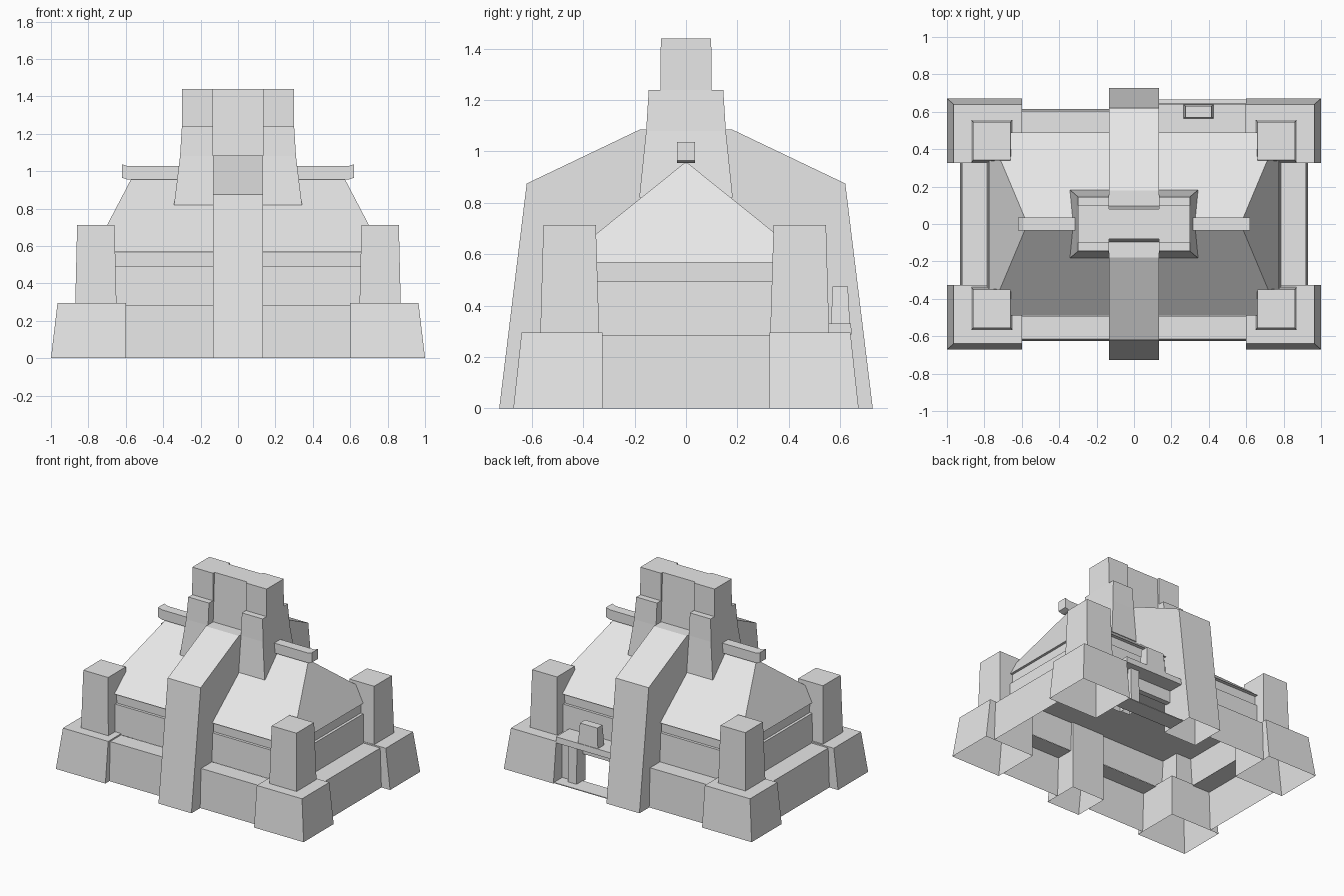
import bpy
import bmesh

if "Cube" in bpy.data.objects:
    bpy.data.objects.remove(bpy.data.objects["Cube"])

stone = bpy.data.materials.new("pale grey stone")
stone.diffuse_color = (0.8, 0.8, 0.8, 1)
stone.use_nodes = True
stone.node_tree.nodes["Principled BSDF"].inputs["Base Color"].default_value = stone.diffuse_color


def make(name, verts, faces):
    me = bpy.data.meshes.new(name)
    me.from_pydata(verts, [], faces)
    bm = bmesh.new()
    bm.from_mesh(me)
    bmesh.ops.recalc_face_normals(bm, faces=bm.faces)
    bm.to_mesh(me)
    bm.free()
    me.materials.append(stone)
    ob = bpy.data.objects.new(name, me)
    bpy.context.collection.objects.link(ob)
    return ob


def block(name, low, high, z0, z1, open_bottom=False):
    """Tapered block; low and high are (x0, x1, y0, y1) rectangles."""
    verts = []
    for (x0, x1, y0, y1), z in ((low, z0), (high, z1)):
        verts += [(x0, y0, z), (x1, y0, z), (x1, y1, z), (x0, y1, z)]
    faces = [(4, 5, 6, 7)] + [(i, (i + 1) % 4, (i + 1) % 4 + 4, i + 4) for i in range(4)]
    if not open_bottom:
        faces.append((3, 2, 1, 0))
    return make(name, verts, faces)


def flip(rect, sx, sy, dy=0):
    x0, x1, y0, y1 = rect
    xs, ys = sorted((x0 * sx, x1 * sx)), sorted((y0 * sy + dy, y1 * sy + dy))
    return (*xs, *ys)


def centred(x, y):
    return (-x, x, -y, y)


def prism(name, profile, axis, a, b, skip=()):
    """Extrude a (u, z) profile along x or y from a to b."""
    n = len(profile)
    verts = [(t, u, z) if axis == "x" else (u, t, z) for t in (a, b) for u, z in profile]
    faces = [tuple(range(n)), tuple(range(n, 2 * n))]
    faces += [(i, (i + 1) % n, (i + 1) % n + n, i + n) for i in range(n) if i not in skip]
    return make(name, verts, faces)


# Corner bastions and the towers on them
for sx in (-1, 1):
    for sy in (-1, 1):
        block("corner_bastion", flip((0.6, 1.0, 0.325, 0.672), sx, sy),
              flip((0.6, 0.965, 0.325, 0.64), sx, sy), 0, 0.295, True)
        block("corner_tower", flip((0.65, 0.87, 0.333, 0.562), sx, sy, -0.005),
              flip((0.66, 0.86, 0.346, 0.55), sx, sy, -0.005), 0.295, 0.713)

# Low outer walls with the ledges on top: (outer bottom, outer top, inner)
for s in (-1, 1):
    make("side_low_wall", [(s * x, y, z) for x, z in ((0.93, 0), (0.92, 0.285), (0.78, 0.285))
                           for y in (-0.325, 0.325)], [(0, 1, 3, 2), (2, 3, 5, 4)])
for x0, x1, s in ((-0.6, -0.133, -1), (0.133, 0.6, -1), (-0.6, -0.133, 1)):
    make("end_low_wall", [(x, s * y - 0.006, z)
                          for y, z in ((0.62, 0), (0.61, 0.285), (0.485, 0.285))
                          for x in (x0, x1)], [(0, 1, 3, 2), (2, 3, 5, 4)])

# Hollow hall with a recessed band under the hipped roof
block("hall_wall", centred(0.785, 0.49), centred(0.777, 0.482), 0.285, 0.493, True)
block("recessed_band", centred(0.757, 0.462), centred(0.757, 0.462), 0.493, 0.568, True)
make("hipped_roof",
     [(-0.775, -0.488, 0.568), (0.775, -0.488, 0.568), (0.775, 0.488, 0.568),
      (-0.775, 0.488, 0.568), (-0.57, 0, 0.96), (0.57, 0, 0.96)],
     [(0, 1, 5, 4), (2, 3, 4, 5), (1, 2, 5), (3, 0, 4), (3, 2, 1, 0)])

# Big buttresses running up the front and back
for s in (-1, 1):
    prism("buttress", [(s * y, z) for y, z in (
        (0.727, 0), (0.62, 0.875), (0.18, 1.085), (0.05, 1.085),
        (0.05, 0.85), (0.47, 0.55), (0.47, 0))], "x", -0.133, 0.133, skip=(6,))

# Chimney: recessed core, stepped shoulders, side beams
block("chimney_core", centred(0.133, 0.1), centred(0.133, 0.08), 1.0, 1.44)
for s in (-1, 1):
    block("chimney_top", flip((0.133, 0.30, -0.1, 0.1), s, 1),
          flip((0.133, 0.30, -0.098, 0.098), s, 1), 1.2, 1.44)
    block("chimney_shoulder", flip((0.133, 0.31, -0.155, 0.155), s, 1),
          flip((0.133, 0.30, -0.145, 0.145), s, 1), 1.08, 1.24)
    block("chimney_foot", flip((0.133, 0.342, -0.182, 0.182), s, 1),
          flip((0.133, 0.31, -0.155, 0.155), s, 1), 0.82, 1.08)
    prism("ridge_beam", [(s * x, z) for x, z in (
        (0.25, 0.955), (0.59, 0.955), (0.62, 0.965), (0.62, 1.037), (0.59, 1.027), (0.25, 1.027))],
          "y", -0.035, 0.035)

# Back doorway: lintels, ornament, posts, side panel and threshold
block("door_lintel", (0.133, 0.6, 0.48, 0.645), (0.133, 0.6, 0.48, 0.642), 0.287, 0.33)
block("inner_lintel", (0.133, 0.47, 0.49, 0.53), (0.133, 0.47, 0.49, 0.53), 0.2, 0.287)
block("lintel_ornament", (0.265, 0.425, 0.565, 0.638), (0.275, 0.415, 0.57, 0.63), 0.33, 0.475)
block("door_post", (0.46, 0.53, 0.50, 0.605), (0.46, 0.53, 0.50, 0.60), 0, 0.287, True)
block("door_side_panel", (0.53, 0.6, 0.49, 0.57), (0.53, 0.6, 0.49, 0.57), 0, 0.287, True)
block("threshold", (0.133, 0.6, 0.535, 0.665), (0.133, 0.6, 0.535, 0.665), 0, 0.006)
